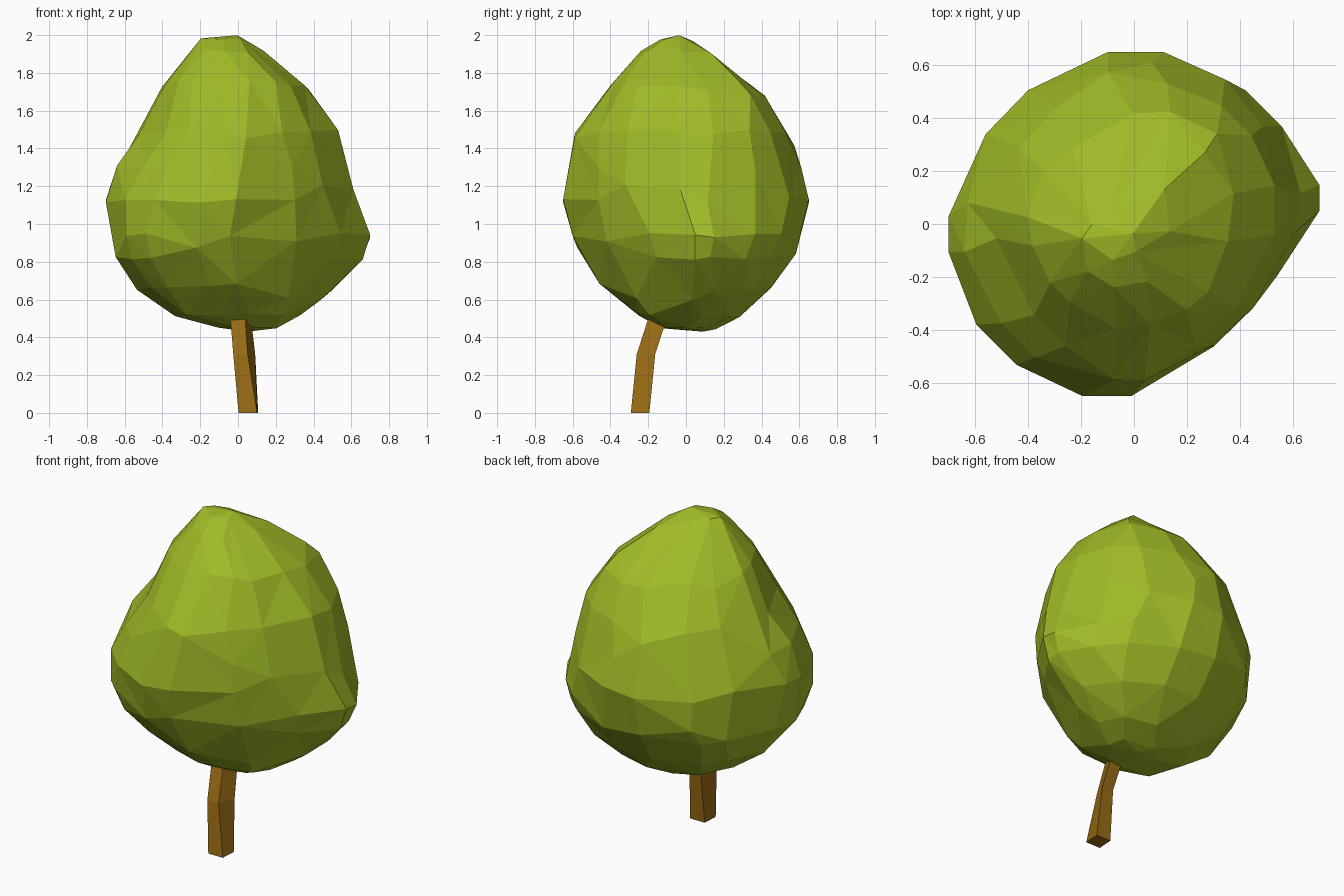
import bpy
import bmesh
import random
from math import cos, sin, pi
from mathutils import Vector

random.seed(7)

default_cube = bpy.data.objects.get("Cube")
if default_cube:
    bpy.data.objects.remove(default_cube, do_unlink=True)


def make_material(name, color):
    material = bpy.data.materials.new(name)
    material.use_nodes = True
    material.diffuse_color = color
    shader = material.node_tree.nodes["Principled BSDF"]
    shader.inputs["Base Color"].default_value = color
    shader.inputs["Roughness"].default_value = 1
    return material


def loft(name, rings, material, bottom_tip=None, top_tip=None):
    """Join stacked rings of points, closing each end with a tip or a flat cap."""
    bm = bmesh.new()
    loops = [[bm.verts.new(point) for point in ring] for ring in rings]
    count = len(loops[0])
    for lower, upper in zip(loops, loops[1:]):
        for i in range(count):
            j = (i + 1) % count
            bm.faces.new((lower[i], lower[j], upper[j], upper[i]))
    for loop, tip in ((loops[0], bottom_tip), (loops[-1], top_tip)):
        if tip is None:
            bm.faces.new(loop)
        else:
            center = bm.verts.new(tip)
            for i in range(count):
                bm.faces.new((loop[i], loop[(i + 1) % count], center))
    bmesh.ops.recalc_face_normals(bm, faces=bm.faces)
    mesh = bpy.data.meshes.new(name)
    bm.to_mesh(mesh)
    bm.free()
    mesh.materials.append(material)
    obj = bpy.data.objects.new(name, mesh)
    bpy.context.collection.objects.link(obj)
    return obj


leaf_green = make_material("leaf green", (0.35, 0.50, 0.02, 1))
bark_brown = make_material("bark brown", (0.32, 0.15, 0.007, 1))

# Crown levels: height, then reach in eight directions counterclockwise from +x
levels = [
    (.45, .21, .20, .17, .15, .09, .10, .13, .15),
    (.52, .33, .35, .29, .32, .32, .33, .25, .30),
    (.66, .50, .52, .45, .48, .54, .50, .43, .40),
    (.82, .66, .62, .57, .60, .64, .64, .54, .48),
    (.94, .70, .655, .61, .63, .67, .69, .60, .52),
    (1.12, .63, .63, .65, .64, .70, .69, .65, .54),
    (1.30, .58, .60, .61, .59, .64, .62, .62, .53),
    (1.49, .53, .55, .53, .51, .52, .51, .58, .49),
    (1.66, .41, .47, .43, .41, .43, .43, .45, .42),
    (1.76, .32, .38, .31, .32, .37, .38, .37, .36),
    (1.90, .14, .17, .14, .19, .26, .26, .25, .19),
    (1.98, .02, .01, .01, .11, .20, .19, .12, .08),
]


def crown_ring(z, *reach):
    """Cut an octagon by the eight reaches, then bevel it with uneven points."""
    step = pi / 4
    corners = []
    for i, near in enumerate(reach):
        far = reach[(i + 1) % 8]
        slide = (far - near * cos(step)) / sin(step)
        normal = Vector((cos(i * step), sin(i * step)))
        corners.append(near * normal + slide * normal.orthogonal())
    ring = []
    for i, corner in enumerate(corners):
        start = corners[i - 1]
        for portion in (.32, .68):
            x, y = start.lerp(corner, portion + random.uniform(-.06, .06))
            rise = random.uniform(-.012, .012) if .5 < z < 1.95 else 0
            ring.append((x, y, z + rise))
    return ring


crown = loft("leaf_crown", [crown_ring(*level) for level in levels],
             leaf_green, (.05, .09, .43), (0, -.04, 2.0))

# Irregular facets on the crown
facets = crown.modifiers.new("facets", "DECIMATE")
facets.ratio = .6
facets.use_collapse_triangulate = True

# Bent, skewed trunk: height, center x, center y, half width, skew
trunk_rings = []
for z, x, y, width, skew in ((0, .055, -.243, .049, .003),
                             (.31, .033, -.212, .038, .02),
                             (.58, .006, -.125, .04, .013)):
    trunk_rings.append([
        (x + sx * width + sy * skew, y + sy * .049, z)
        for sx, sy in ((-1, -1), (1, -1), (1, 1), (-1, 1))
    ])
loft("trunk", trunk_rings, bark_brown)
